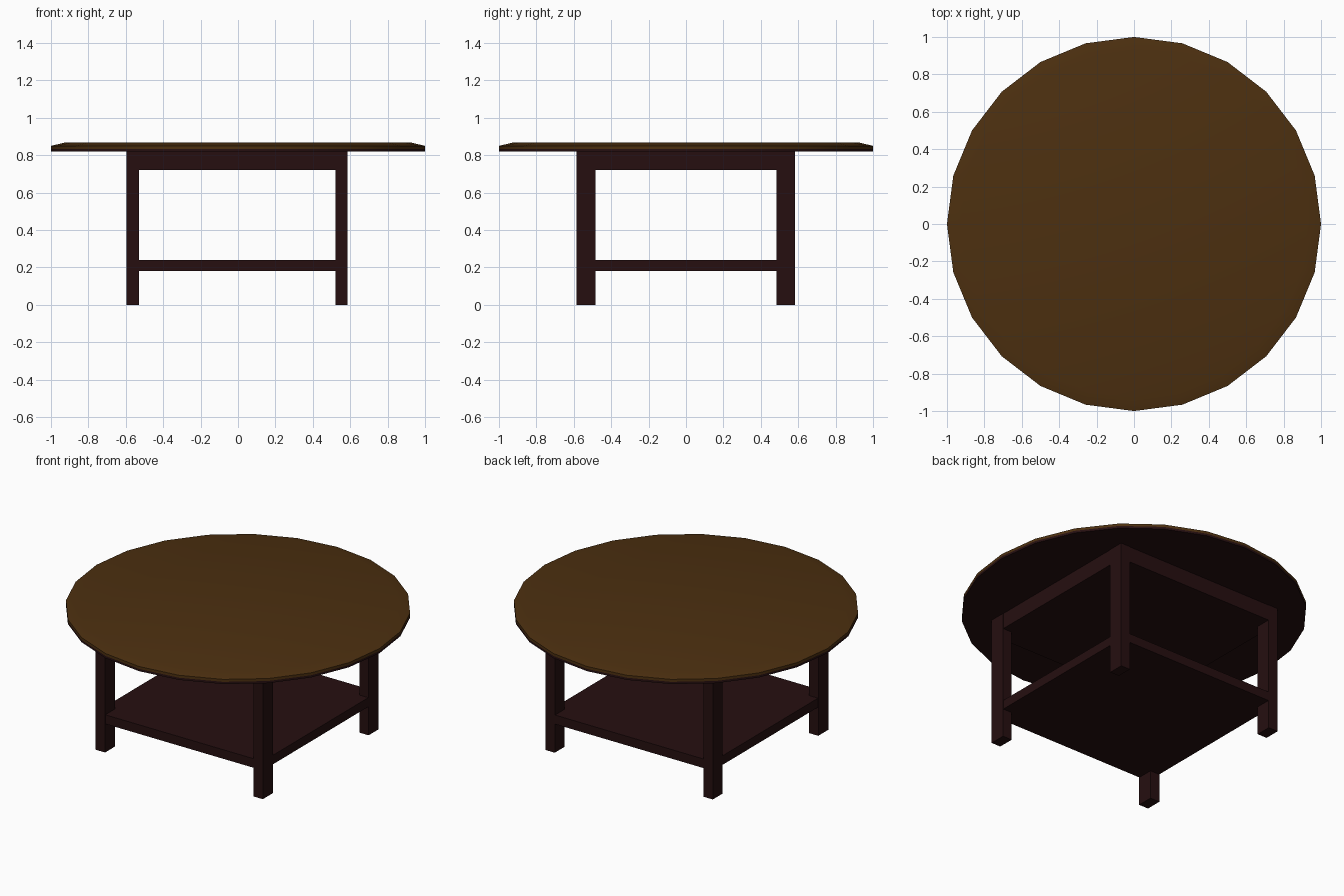
import bpy, bmesh, math

if "Cube" in bpy.data.objects:
    bpy.data.objects.remove(bpy.data.objects["Cube"])


def material(name, rgb):
    m = bpy.data.materials.new(name)
    m.diffuse_color = (*rgb, 1.0)
    m.use_nodes = True
    m.node_tree.nodes["Principled BSDF"].inputs["Base Color"].default_value = m.diffuse_color
    return m


brown = material("warm_brown", (0.073, 0.029, 0.005))
dark = material("dark_mahogany", (0.019, 0.0048, 0.0052))


def finish(name, bm, mats):
    bmesh.ops.recalc_face_normals(bm, faces=bm.faces)
    me = bpy.data.meshes.new(name)
    bm.to_mesh(me)
    bm.free()
    for m in mats:
        me.materials.append(m)
    ob = bpy.data.objects.new(name, me)
    bpy.context.collection.objects.link(ob)
    return ob


def box(name, x0, x1, y0, y1, z0, z1):
    bm = bmesh.new()
    bmesh.ops.create_cube(bm, size=1)
    for v in bm.verts:
        v.co.x = x1 if v.co.x > 0 else x0
        v.co.y = y1 if v.co.y > 0 else y0
        v.co.z = z1 if v.co.z > 0 else z0
    return finish(name, bm, [dark])


# Round 24-sided top with a sloped rim
bm = bmesh.new()
rings = []
for r, z in [(1.0, 0.82), (1.0, 0.834), (1.0, 0.85), (0.93, 0.867)]:
    rings.append([bm.verts.new((r * math.cos(i * math.tau / 24),
                                r * math.sin(i * math.tau / 24), z)) for i in range(24)])
for a, b in zip(rings, rings[1:]):
    for i in range(24):
        j = (i + 1) % 24
        bm.faces.new((a[i], a[j], b[j], b[i]))
bm.faces.new(rings[0])
bm.faces.new(rings[-1])
# Dark underside and lower rim
for f in bm.faces:
    f.material_index = 1 if f.calc_center_median().z < 0.83 else 0
top = finish("table_top", bm, [brown, dark])
bpy.context.view_layer.objects.active = top
top.select_set(True)
bpy.ops.object.shade_smooth_by_angle(angle=math.radians(30))

# Four legs
for side, x0, x1 in (("left", -0.597, -0.53), ("right", 0.52, 0.585)):
    for end, y0, y1 in (("front", -0.585, -0.483), ("back", 0.483, 0.582)):
        box(f"{end}_{side}_leg", x0, x1, y0, y1, 0, 0.82)

# Apron block under the top and the lower shelf
box("apron", -0.595, 0.583, -0.583, 0.58, 0.72, 0.82)
box("shelf", -0.595, 0.583, -0.583, 0.58, 0.182, 0.24)
